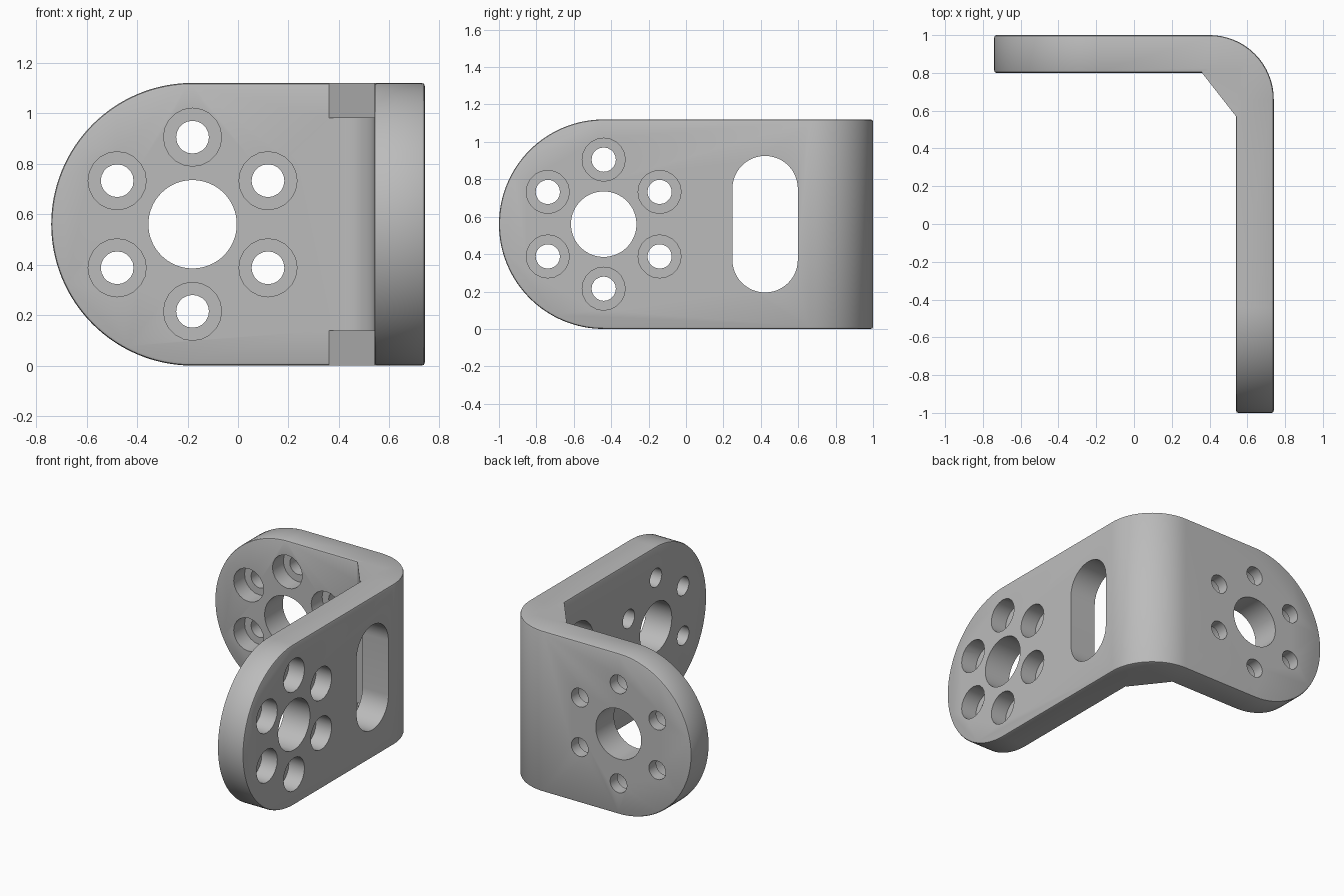
import bpy, bmesh
from math import sin, cos, pi

if "Cube" in bpy.data.objects:
    bpy.data.objects.remove(bpy.data.objects["Cube"])

H, T = 1.12, 0.2             # bracket height and plate thickness
R = H / 2                    # round plate ends
X1, Y1 = 0.74, 1.0           # outer faces of the two plates
RB = 0.34                    # outer bend radius
CX, CY = X1 - RB, Y1 - RB    # bend centre
AX, BY, ZC = -X1 + R, -Y1 + R, R   # centres of the round ends

steel = bpy.data.materials.new("grey steel")
steel.diffuse_color = (0.5, 0.5, 0.5, 1)
steel.use_nodes = True
steel.node_tree.nodes["Principled BSDF"].inputs["Base Color"].default_value = steel.diffuse_color


def to_object(bm, name):
    bmesh.ops.recalc_face_normals(bm, faces=bm.faces)
    me = bpy.data.meshes.new(name)
    bm.to_mesh(me)
    bm.free()
    me.materials.append(steel)
    ob = bpy.data.objects.new(name, me)
    bpy.context.collection.objects.link(ob)
    return ob


def prism(bm, outline, place, lo, hi):
    """Closed prism of a 2D outline, placed in 3D by place(u, v, depth)."""
    a = [bm.verts.new(place(u, v, lo)) for u, v in outline]
    b = [bm.verts.new(place(u, v, hi)) for u, v in outline]
    bm.faces.new(a)
    bm.faces.new(b[::-1])
    for i in range(len(a)):
        j = (i + 1) % len(a)
        bm.faces.new((a[i], b[i], b[j], a[j]))


def circle(u, v, r, n):
    return [(u + r * cos(2 * pi * i / n), v + r * sin(2 * pi * i / n)) for i in range(n)]


def on_back(u, v, d):        # outline in x, z
    return (u, d, v)


def on_right(u, v, d):       # outline in y, z
    return (d, u, v)


def flat(u, v, d):           # outline in x, y
    return (u, v, d)


# Bent plate: round back end, bend strips, round right end
N, BN = 64, 16
bm = bmesh.new()


def skin(radius):
    """One side of the sheet; returns its outline loop in order."""
    back = [bm.verts.new((AX - R * sin(pi * i / N), CY + radius, ZC - R * cos(pi * i / N)))
            for i in range(N + 1)]                     # bottom to top
    right = [bm.verts.new((CX + radius, BY - R * sin(pi * i / N), ZC + R * cos(pi * i / N)))
             for i in range(N + 1)]                    # top to bottom
    bend = [[bm.verts.new((CX + radius * sin(pi / 2 * i / BN),
                           CY + radius * cos(pi / 2 * i / BN), z))
             for i in range(BN + 1)] for z in (0, H)]
    low, top = bend
    bm.faces.new(back + [top[0], low[0]])
    bm.faces.new(right + [low[-1], top[-1]])
    for i in range(BN):
        bm.faces.new((low[i], low[i + 1], top[i + 1], top[i]))
    return back + top + right + low[::-1]


outer, inner = skin(RB), skin(RB - T)
for i in range(len(outer)):
    j = (i + 1) % len(outer)
    bm.faces.new((outer[i], outer[j], inner[j], inner[i]))
bracket = to_object(bm, "bracket")
bev = bracket.modifiers.new("edge", 'BEVEL')
bev.width, bev.segments = 0.012, 2
bev.limit_method, bev.angle_limit = 'ANGLE', 0.8
bev.use_clamp_overlap = False

# Corner gussets at the top and bottom of the inner bend
bm = bmesh.new()
tri = [(0.36, 0.80), (0.54, 0.57), (0.565, 0.57), (0.565, 0.825), (0.36, 0.825)]
prism(bm, tri, flat, 0, 0.14)
prism(bm, tri, flat, H - 0.14, H)
gussets = to_object(bm, "gusset_tool")

# Through holes: centre bores, bolt circles and the slot
bm, cb = bmesh.new(), bmesh.new()
plates = ((AX, on_back, Y1 - T, Y1, Y1 - T - 0.1, Y1 - T + 0.12),
          (BY, on_right, X1 - T, X1, X1 - 0.12, X1 + 0.1))
for c, place, lo, hi, c0, c1 in plates:
    prism(bm, circle(c, ZC, 0.175, 64), place, lo - 0.1, hi + 0.1)
    for k in range(6):
        a = pi / 6 + k * pi / 3
        u, v = c + 0.345 * cos(a), ZC + 0.345 * sin(a)
        prism(bm, circle(u, v, 0.065, 20), place, lo - 0.1, hi + 0.1)
        prism(cb, circle(u, v, 0.115, 20), place, c0, c1)   # counterbore
SR, SY, SH = 0.175, 0.423, 0.19
slot = [(SY + SR * cos(pi * i / 24), ZC + SH + SR * sin(pi * i / 24)) for i in range(25)]
slot += [(SY - SR * cos(pi * i / 24), ZC - SH - SR * sin(pi * i / 24)) for i in range(25)]
prism(bm, slot, on_right, X1 - T - 0.1, X1 + 0.1)
holes = to_object(bm, "hole_tool")
bores = to_object(cb, "counterbore_tool")

# Join and cut, then remove the tools
for tool, op in ((gussets, 'UNION'), (holes, 'DIFFERENCE'), (bores, 'DIFFERENCE')):
    m = bracket.modifiers.new(tool.name, 'BOOLEAN')
    m.object, m.operation, m.solver = tool, op, 'EXACT'
    tool.hide_render = True
bpy.context.view_layer.objects.active = bracket
bracket.select_set(True)
for m in list(bracket.modifiers):
    bpy.ops.object.modifier_apply(modifier=m.name)
for tool in (gussets, holes, bores):
    bpy.data.objects.remove(tool)
bpy.ops.object.select_all(action='DESELECT')
bracket.select_set(True)
bpy.ops.object.shade_smooth_by_angle(angle=0.4)
